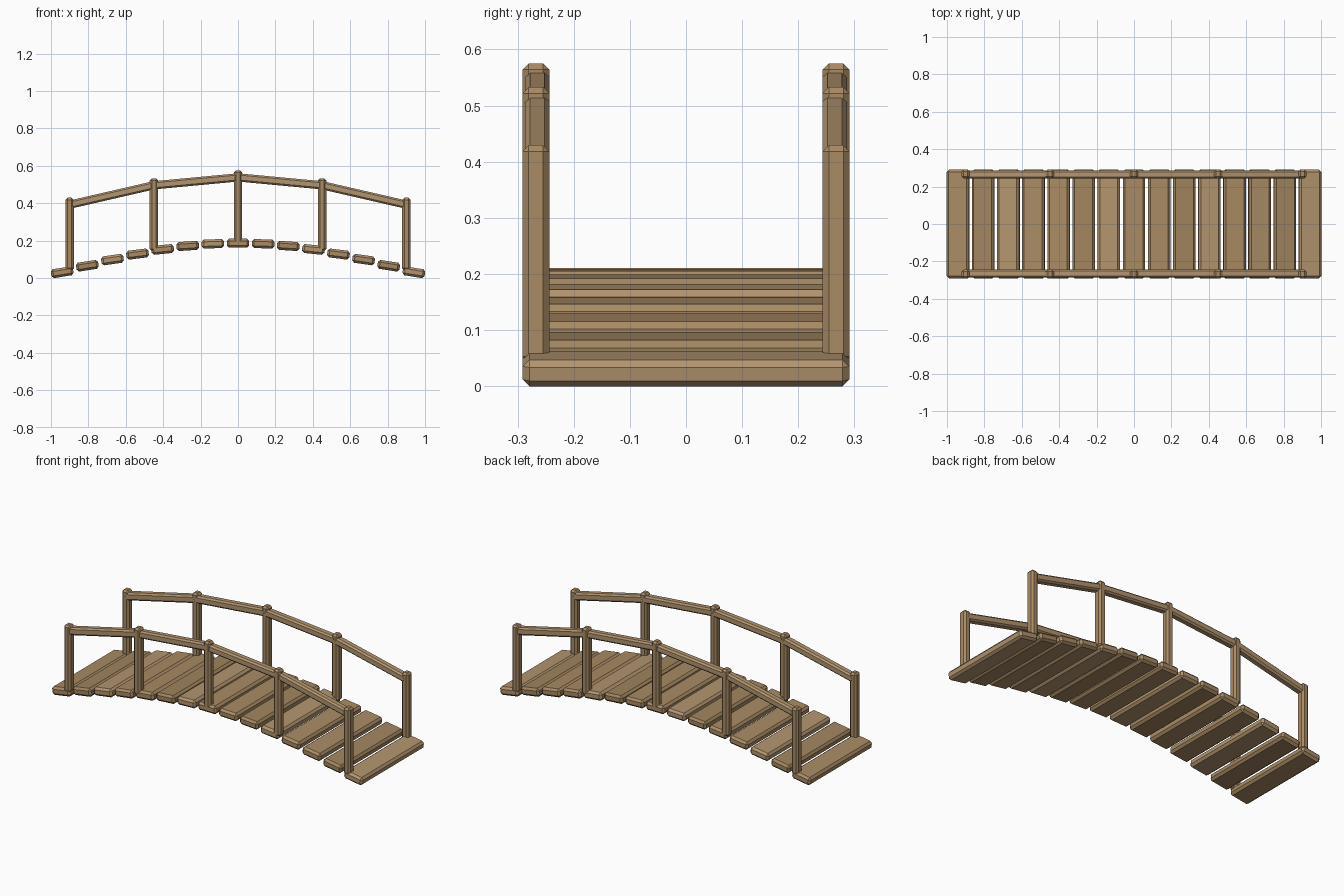
import bpy, bmesh, math
from mathutils import Matrix, Vector

if "Cube" in bpy.data.objects:
    bpy.data.objects.remove(bpy.data.objects["Cube"])


def wood(name, rgb):
    m = bpy.data.materials.new(name)
    m.diffuse_color = (*rgb, 1)
    m.use_nodes = True
    m.node_tree.nodes["Principled BSDF"].inputs["Base Color"].default_value = m.diffuse_color
    return m


WOODS = [wood("wood_mid", (0.40, 0.26, 0.13)),
         wood("wood_light", (0.45, 0.30, 0.16)),
         wood("wood_dark", (0.36, 0.235, 0.115))]


def beam(name, size, centre, tilt, bevel, mat):
    """Chamfered box, tilted about the y axis."""
    bm = bmesh.new()
    bmesh.ops.create_cube(bm, size=1, matrix=Matrix.Diagonal((*size, 1)))
    bmesh.ops.bevel(bm, geom=bm.edges[:], offset=bevel, segments=1,
                    affect='EDGES', profile=0.5)
    me = bpy.data.meshes.new(name)
    bm.to_mesh(me)
    bm.free()
    me.materials.append(mat)
    ob = bpy.data.objects.new(name, me)
    ob.location = centre
    ob.rotation_euler = (0, tilt, 0)
    bpy.context.collection.objects.link(ob)
    return ob


SPAN = 0.94


def arch(x):
    return 0.031 + 0.156 * math.cos(math.pi / 2 * x / SPAN)


# Deck planks along the arch
for i in range(15):
    x = (i - 7) / 7 * SPAN
    tilt = 0.16 * math.sin(math.pi / 2 * x / SPAN)
    beam(f"deck_plank_{i + 1}", (0.12, 0.582, 0.048), (x, 0, arch(x)), tilt,
         0.012, WOODS[(i * 2 + i // 4) % 3])

# Posts and handrails on both sides
POST_X = [-0.9, -0.45, 0, 0.45, 0.9]
POST_H = 0.388
for side, s in (("front", -1), ("back", 1)):
    for i, x in enumerate(POST_X):
        beam(f"{side}_post_{i + 1}", (0.044, 0.048, POST_H),
             (x, s * 0.2675, arch(x) + POST_H / 2), 0, 0.011, WOODS[0])
    for i, (xa, xb) in enumerate(zip(POST_X, POST_X[1:])):
        a = Vector((xa, s * 0.265, arch(xa) + POST_H - 0.037))
        b = Vector((xb, s * 0.265, arch(xb) + POST_H - 0.037))
        d = b - a
        beam(f"{side}_handrail_{i + 1}", (d.length + 0.008, 0.044, 0.044),
             (a + b) / 2, -math.atan2(d.z, d.x), 0.009, WOODS[1])
